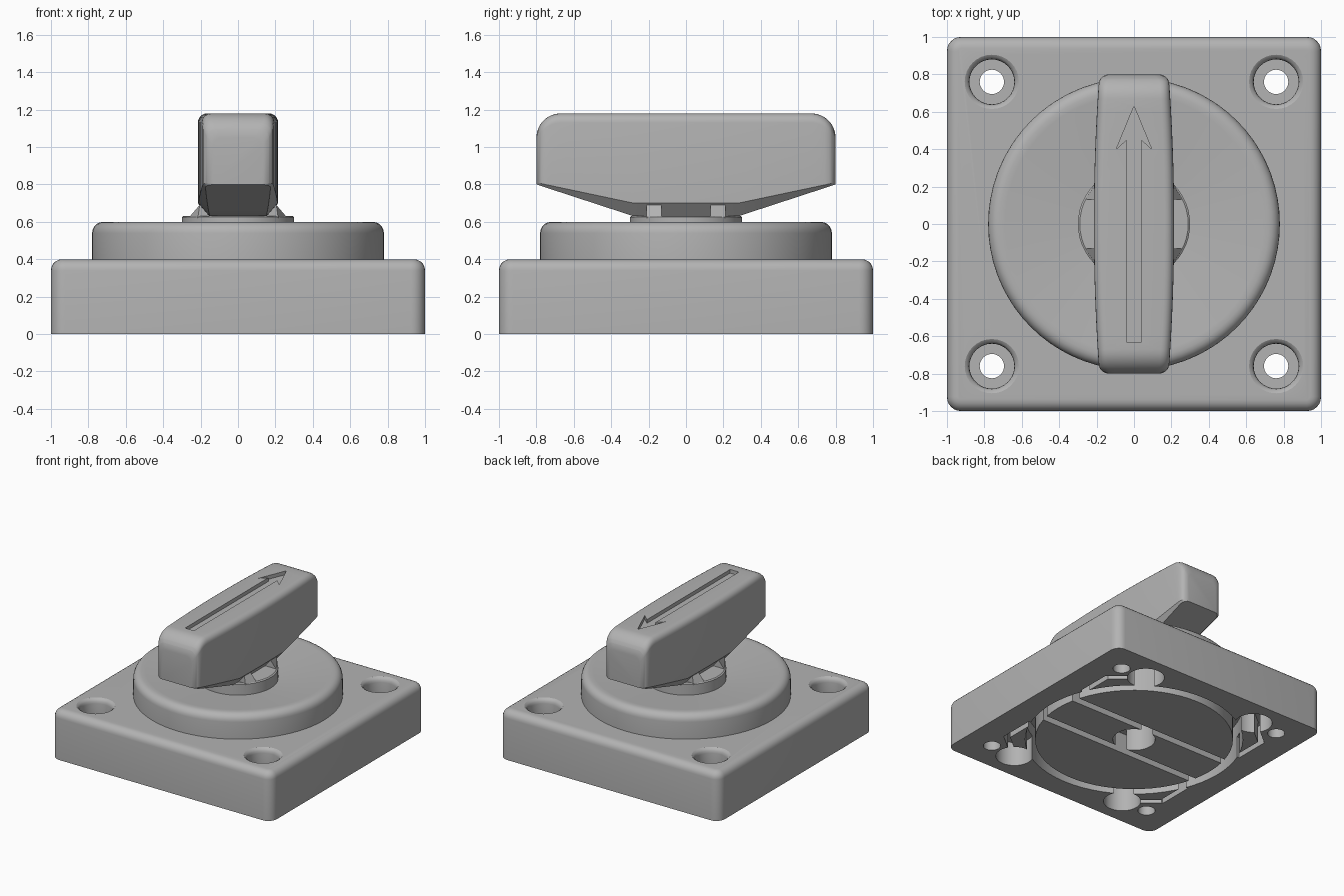
import bpy, bmesh, math

if "Cube" in bpy.data.objects:
    bpy.data.objects.remove(bpy.data.objects["Cube"])

grey = bpy.data.materials.new("light grey")
grey.diffuse_color = (0.45, 0.45, 0.45, 1)
grey.use_nodes = True
grey.node_tree.nodes["Principled BSDF"].inputs["Base Color"].default_value = grey.diffuse_color


def make(name, bm):
    bmesh.ops.remove_doubles(bm, verts=bm.verts, dist=1e-5)
    bmesh.ops.recalc_face_normals(bm, faces=bm.faces)
    me = bpy.data.meshes.new(name)
    bm.to_mesh(me)
    bm.free()
    me.materials.append(grey)
    ob = bpy.data.objects.new(name, me)
    bpy.context.collection.objects.link(ob)
    return ob


def revolve(name, prof, pos=(0, 0), n=48):
    """Spin a closed (r, z) profile about z."""
    bm = bmesh.new()
    rings = []
    for i in range(n):
        a = 2 * math.pi * i / n
        rings.append([bm.verts.new((pos[0] + r * math.cos(a), pos[1] + r * math.sin(a), z)) for r, z in prof])
    k = len(prof)
    for i in range(n):
        A, B = rings[i], rings[(i + 1) % n]
        for j in range(k):
            m = (j + 1) % k
            if prof[j][0] == 0 and prof[m][0] == 0:
                continue
            if prof[j][0] == 0:
                bm.faces.new((A[j], A[m], B[m]))
            elif prof[m][0] == 0:
                bm.faces.new((A[j], A[m], B[j]))
            else:
                bm.faces.new((A[j], A[m], B[m], B[j]))
    return make(name, bm)


def prism(name, pts, z0, z1):
    bm = bmesh.new()
    lo = [bm.verts.new((x, y, z0)) for x, y in pts]
    hi = [bm.verts.new((x, y, z1)) for x, y in pts]
    bm.faces.new(lo)
    bm.faces.new(hi)
    for i in range(len(pts)):
        j = (i + 1) % len(pts)
        bm.faces.new((lo[i], lo[j], hi[j], hi[i]))
    return make(name, bm)


def strip(a, b, w, z1):
    """Straight channel cutter from a to b."""
    dx, dy = b[0] - a[0], b[1] - a[1]
    l = math.hypot(dx, dy)
    nx, ny = -dy / l * w / 2, dx / l * w / 2
    return prism("channel_cutter", [(a[0] + nx, a[1] + ny), (b[0] + nx, b[1] + ny),
                                    (b[0] - nx, b[1] - ny), (a[0] - nx, a[1] - ny)], -0.1, z1)


def cut(ob, cutter):
    m = ob.modifiers.new("cut", 'BOOLEAN')
    m.operation = 'DIFFERENCE'
    m.solver = 'EXACT'
    m.object = cutter
    bpy.context.view_layer.objects.active = ob
    bpy.ops.object.modifier_apply(modifier="cut")
    bpy.data.objects.remove(cutter)


def rod(r, top, pos=(0, 0)):
    return revolve("rod_cutter", [(0, -0.1), (r, -0.1), (r, top), (0, top)], pos, 32)


# Square base with rounded corners and top edge
bm = bmesh.new()
bmesh.ops.create_cube(bm, size=2)
for v in bm.verts:
    v.co.z = 0.2 + 0.2 * v.co.z
up = [e for e in bm.edges if abs(e.verts[0].co.z - e.verts[1].co.z) > 0.1]
bmesh.ops.bevel(bm, geom=up, offset=0.075, segments=6, profile=0.5, affect='EDGES')
rim = [e for e in bm.edges if all(v.co.z > 0.39 for v in e.verts)]
bmesh.ops.bevel(bm, geom=rim, offset=0.06, segments=5, profile=0.5, affect='EDGES')
base = make("base", bm)

# Underside: ring groove, hub hole, parallel slots
cut(base, revolve("ring_cutter", [(0.745, -0.1), (0.82, -0.1), (0.82, 0.3), (0.745, 0.3)], n=64))
cut(base, rod(0.16, 0.25))
for y in (-0.18, 0.18):
    cut(base, strip((-0.78, y), (0.78, y), 0.06, 0.17))

# Corners: countersunk screw holes, round pockets and linking channels
screw = [(0, -0.1), (0.065, -0.1), (0.065, 0.27), (0.12, 0.27), (0.12, 0.36),
         (0.123, 0.378), (0.132, 0.392), (0.145, 0.4), (0.155, 0.43), (0, 0.43)]
for sx in (-1, 1):
    for sy in (-1, 1):
        cut(base, revolve("screw_cutter", screw, (sx * 0.76, sy * 0.76), 32))
        cut(base, rod(0.14, 0.2, (sx * 0.53, sy * 0.77)))
        cut(base, strip((sx * 0.6, sy * 0.715), (sx * 0.77, sy * 0.575), 0.045, 0.18))
        cut(base, strip((sx * 0.76, sy * 0.6), (sx * 0.76, sy * 0.3), 0.045, 0.175))

# Round dial with filleted rim and shallow dished top
fillet = [(0.72 + 0.06 * math.cos(a), 0.54 + 0.06 * math.sin(a))
          for a in [math.pi / 2 * i / 5 for i in range(6)]]
dial = revolve("dial", [(0, 0.38), (0.78, 0.38)] + fillet + [(0.69, 0.6), (0.25, 0.53), (0, 0.53)], n=72)

# Collar under the handle
collar = revolve("collar", [(0, 0.5), (0.3, 0.5), (0.3, 0.625), (0.29, 0.632), (0, 0.632)], n=48)

# Handle: rounded bar lofted along y
bm = bmesh.new()
R = 0.13
ends = [0.8 - R * (1 - math.cos(math.pi / 2 * i / 8)) for i in range(9)]
half = sorted(set([0.0, 0.15, 0.28, 0.4, 0.52, 0.6, 0.79, 0.775] + ends))
stations = [-y for y in reversed(half) if y > 0] + half
rings = []
for y in stations:
    a = abs(y)
    w = 0.215 - 0.03 * (a / 0.8) ** 2
    e = max(0, a - 0.75)
    w -= 0.05 - math.sqrt(max(0, 0.05 ** 2 - e * e))
    d = max(0, a - (0.8 - R))
    top = 1.18 - R + math.sqrt(max(0, R * R - d * d))
    t = max(0, min(1, (0.8 - a) / 0.52))
    bot = 0.8 - 0.17 * t
    cx, cz = 0.01 + 0.05 * t, 0.01 + 0.06 * t
    r = 0.05
    side = [(w - cx, bot), (w, bot + cz)]
    for i in range(6):
        b = math.pi / 2 * i / 5
        side.append((w - r + r * math.cos(b), top - r + r * math.sin(b)))
    sec = side + [(-x, z) for x, z in reversed(side)]
    rings.append([bm.verts.new((x, y, z)) for x, z in sec])
for A, B in zip(rings, rings[1:]):
    for j in range(len(A)):
        k = (j + 1) % len(A)
        bm.faces.new((A[j], A[k], B[k], B[j]))
bm.faces.new(rings[0])
bm.faces.new(rings[-1])
handle = make("handle", bm)

# Engraved arrow on the handle top
arrow = [(-0.04, -0.63), (0.04, -0.63), (0.04, 0.45), (0.095, 0.4), (0, 0.63),
         (-0.095, 0.4), (-0.04, 0.45)]
cut(handle, prism("arrow_cutter", arrow, 1.15, 1.3))

# Small gussets between collar and handle sides
parts = [base, dial, collar, handle]
for sx in (-1, 1):
    for sy in (-1, 1):
        bm = bmesh.new()
        a, b = [[bm.verts.new((sx * x, sy * y, z)) for x, z in
                 ((0.14, 0.62), (q, 0.62), (0.205, 0.69), (0.14, 0.69))]
                for y, q in ((0.13, 0.265), (0.21, 0.215))]
        bm.faces.new(a)
        bm.faces.new(b)
        for i in range(4):
            bm.faces.new((a[i], a[(i + 1) % 4], b[(i + 1) % 4], b[i]))
        parts.append(make("gusset", bm))

bpy.ops.object.select_all(action='DESELECT')
for ob in parts:
    ob.select_set(True)
bpy.context.view_layer.objects.active = base
bpy.ops.object.shade_smooth_by_angle(angle=math.radians(30))
